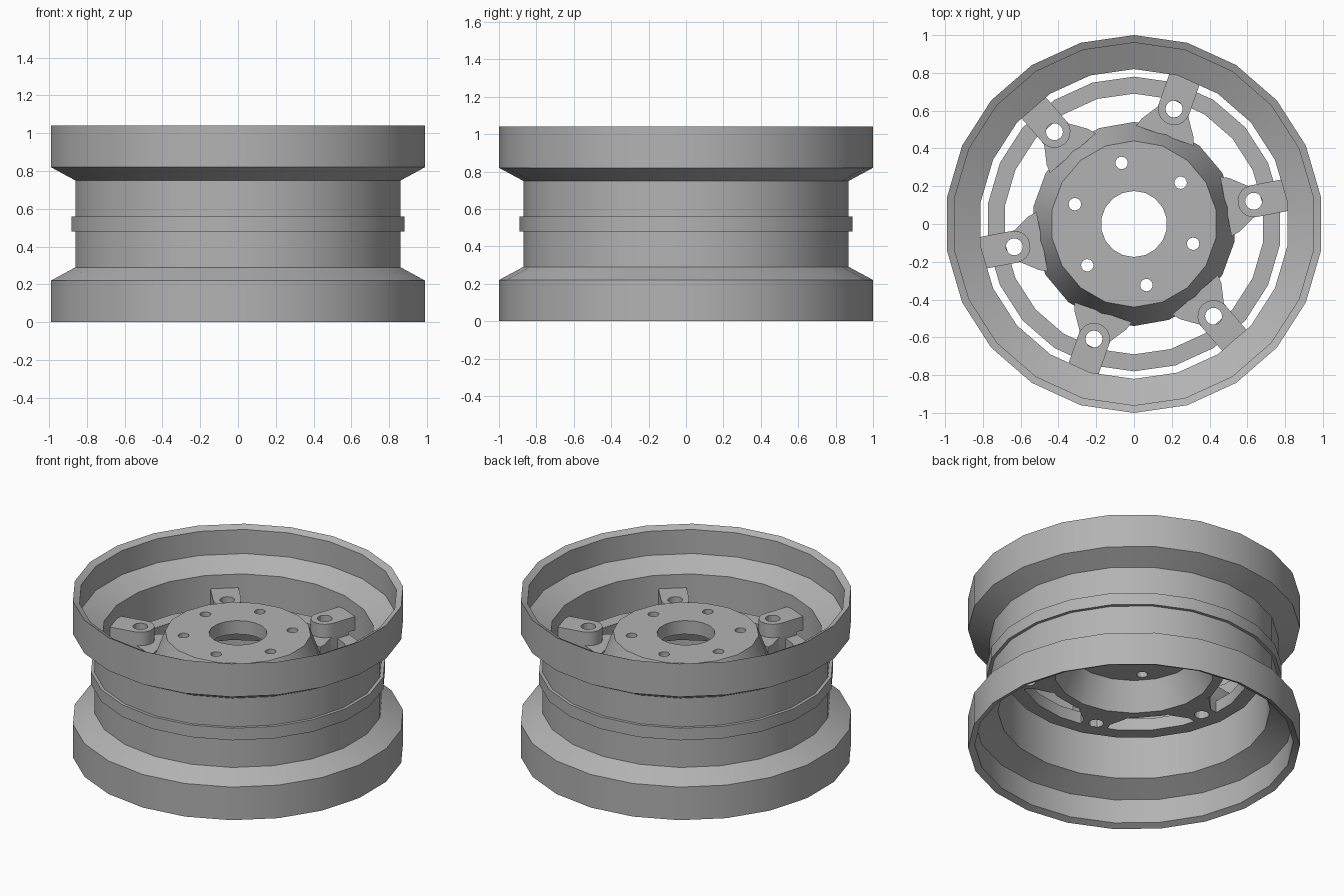
import bpy, bmesh, math
from mathutils import Matrix

if "Cube" in bpy.data.objects:
    bpy.data.objects.remove(bpy.data.objects["Cube"])

metal = bpy.data.materials.new("grey metal")
metal.diffuse_color = (0.45, 0.45, 0.45, 1)
metal.use_nodes = True
metal.node_tree.nodes["Principled BSDF"].inputs["Base Color"].default_value = metal.diffuse_color


def finish(name, bm, smooth=True):
    bmesh.ops.recalc_face_normals(bm, faces=bm.faces)
    me = bpy.data.meshes.new(name)
    bm.to_mesh(me)
    bm.free()
    me.materials.append(metal)
    ob = bpy.data.objects.new(name, me)
    bpy.context.collection.objects.link(ob)
    if smooth:
        shade(ob)
    return ob


def shade(ob):
    bpy.ops.object.select_all(action='DESELECT')
    ob.select_set(True)
    bpy.context.view_layer.objects.active = ob
    bpy.ops.object.shade_smooth_by_angle(angle=math.radians(25))


def lathe(name, profile, sides):
    """Closed (radius, z) profile turned about the z axis."""
    bm = bmesh.new()
    rings = []
    for i in range(sides):
        a = math.pi / 2 + 2 * math.pi * i / sides
        rings.append([bm.verts.new((r * math.cos(a), r * math.sin(a), z)) for r, z in profile])
    n = len(profile)
    for i in range(sides):
        p, q = rings[i], rings[(i + 1) % sides]
        for j in range(n):
            k = (j + 1) % n
            bm.faces.new((p[j], q[j], q[k], p[k]))
    return finish(name, bm)


def prism(name, outline, z0, z1, angle):
    """Outline in the radial direction, extruded upward and turned into place."""
    bm = bmesh.new()
    face = bm.faces.new([bm.verts.new((x, y, z0)) for x, y in outline])
    new = bmesh.ops.extrude_face_region(bm, geom=[face])["geom"]
    bmesh.ops.translate(bm, vec=(0, 0, z1 - z0),
                        verts=[v for v in new if isinstance(v, bmesh.types.BMVert)])
    bmesh.ops.rotate(bm, verts=bm.verts, matrix=Matrix.Rotation(angle, 3, 'Z'))
    return finish(name, bm)


def hole_cutter(name, radius, dist, start):
    """Six vertical cylinders spaced evenly around the axis."""
    bm = bmesh.new()
    for k in range(6):
        a = math.radians(start + 60 * k)
        m = Matrix.Translation((dist * math.cos(a), dist * math.sin(a), 0.6))
        bmesh.ops.create_cone(bm, cap_ends=True, segments=16, radius1=radius,
                              radius2=radius, depth=1, matrix=m)
    ob = finish(name, bm, False)
    ob.hide_render = True
    ob.hide_set(True)
    return ob


def drill(ob, cutter):
    mod = ob.modifiers.new("holes", 'BOOLEAN')
    mod.operation, mod.solver, mod.object = 'DIFFERENCE', 'EXACT', cutter
    dep = bpy.context.evaluated_depsgraph_get()
    me = bpy.data.meshes.new_from_object(ob.evaluated_get(dep))
    ob.modifiers.clear()
    ob.data = me
    shade(ob)


# Rim: wide flanges at both ends of a narrower barrel
lathe("rim", [(1, 0), (1, 0.22), (0.87, 0.29), (0.87, 0.75), (1, 0.82), (1, 1.04),
              (0.96, 1.02), (0.96, 0.86), (0.82, 0.79), (0.82, 0.25), (0.96, 0.18), (0.96, 0.02)], 22)
lathe("barrel_band", [(0.86, 0.48), (0.89, 0.48), (0.89, 0.56), (0.86, 0.56)], 22)

# Inner support ring and conical hub
lathe("support_ring", [(0.69, 0.51), (0.78, 0.51), (0.78, 0.59), (0.69, 0.59)], 22)
hub = lathe("hub", [(0.175, 0.78), (0.44, 0.78), (0.54, 0.51), (0.48, 0.51),
                    (0.40, 0.69), (0.175, 0.69)], 18)
drill(hub, hole_cutter("lug_hole_cutter", 0.033, 0.33, 41.5))

# Six spokes: flared foot on the hub, with a raised round-ended mounting block
bolt_cutter = hole_cutter("bolt_hole_cutter", 0.045, 0.645, 10.8)
foot = [(0.495, -0.16), (0.54, -0.145), (0.63, -0.085), (0.76, -0.085),
        (0.76, 0.085), (0.63, 0.085), (0.54, 0.145), (0.495, 0.16)]
arc = [math.radians(90 + 18 * i) for i in range(11)]
block = [(0.645 + 0.085 * math.cos(a), 0.085 * math.sin(a)) for a in arc]
block += [(0.822, -0.085), (0.822, 0.085)]
for k in range(6):
    angle = math.radians(10.8 + 60 * k)
    drill(prism(f"spoke_foot_{k + 1}", foot, 0.51, 0.61, angle), bolt_cutter)
    drill(prism(f"mounting_block_{k + 1}", block, 0.61, 0.70, angle), bolt_cutter)
